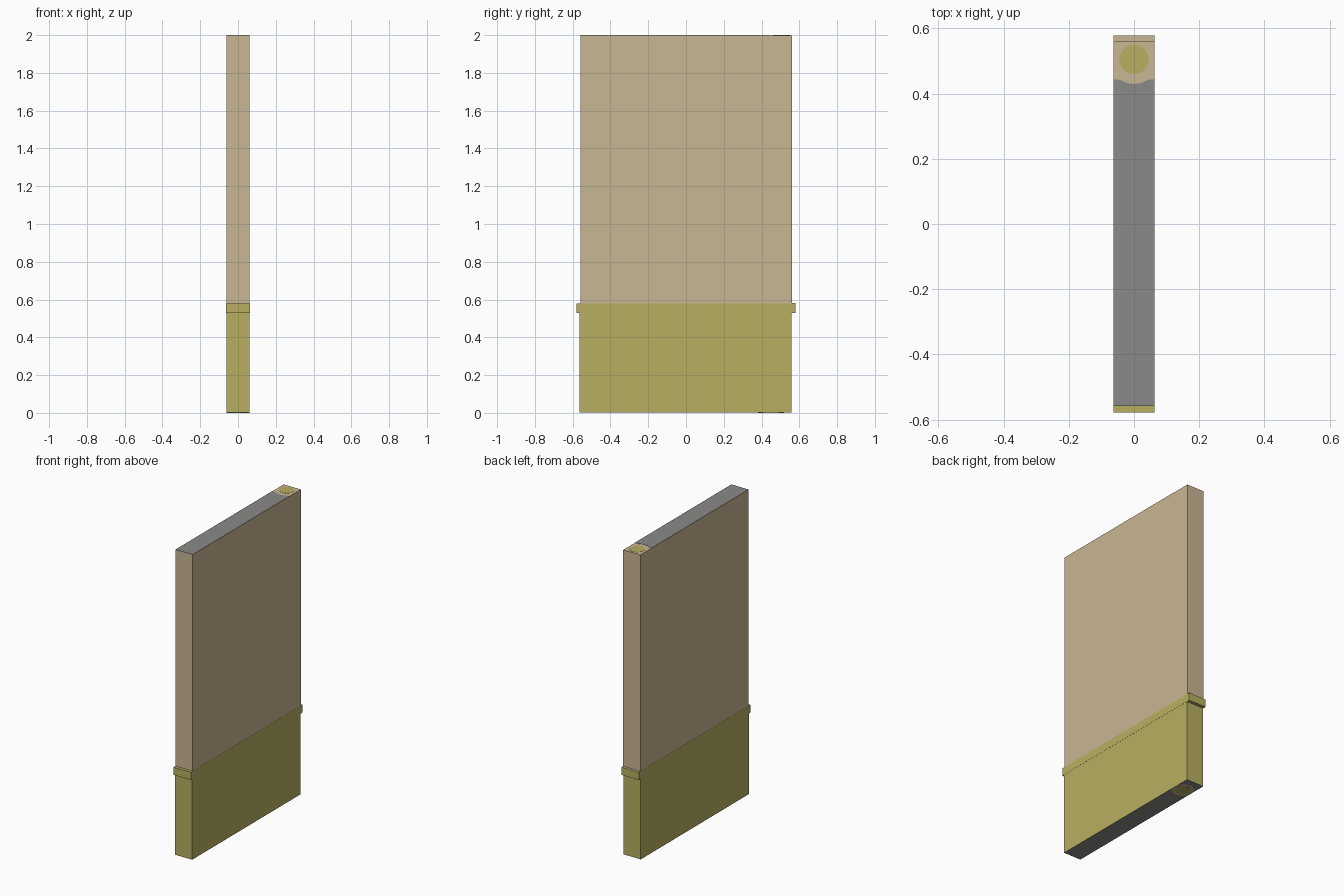
import bpy, bmesh, math

if "Cube" in bpy.data.objects:
    bpy.data.objects.remove(bpy.data.objects["Cube"])


def material(name, rgb):
    m = bpy.data.materials.new(name)
    lin = [((c / 255 + 0.055) / 1.055) ** 2.4 for c in rgb]
    m.diffuse_color = (*lin, 1)
    m.use_nodes = True
    m.node_tree.nodes["Principled BSDF"].inputs["Base Color"].default_value = m.diffuse_color
    return m


TAN = material("tan_plaster", (201, 183, 148))
OLIVE = material("olive_yellow", (184, 175, 96))
GREY = material("grey_core", (138, 138, 136))


def prism(name, outline, z0, z1, mats, rule=None):
    """Extrude a flat outline from z0 to z1; rule picks a material per face."""
    bm = bmesh.new()
    base = bm.faces.new([bm.verts.new((x, y, z0)) for x, y in outline])
    ext = bmesh.ops.extrude_face_region(bm, geom=[base])
    for v in ext["geom"]:
        if isinstance(v, bmesh.types.BMVert):
            v.co.z = z1
    bmesh.ops.recalc_face_normals(bm, faces=bm.faces[:])
    if rule:
        for f in bm.faces:
            f.material_index = rule(f)
    me = bpy.data.meshes.new(name)
    bm.to_mesh(me)
    bm.free()
    for m in mats:
        me.materials.append(m)
    ob = bpy.data.objects.new(name, me)
    bpy.context.collection.objects.link(ob)
    return ob


def rect(hx, y0, y1):
    return [(-hx, y0), (hx, y0), (hx, y1), (-hx, y1)]


def disc(y, r, limit=1.0, n=32):
    pts = [(r * math.cos(i * math.tau / n), r * math.sin(i * math.tau / n)) for i in range(n)]
    return [(max(-limit, min(limit, px)), y + py) for px, py in pts]


W = 0.0622
T = 0.001

# Wall panel and base panel
prism("upper_wall", rect(W, -0.559, 0.562), 0.575, 2 - T, [TAN])
prism("lower_wall", rect(W, -0.564, 0.558), 2 * T, 0.535, [OLIVE])

# Trim band: sticks out at both ends, flush on the broad sides
band = prism("trim_band", rect(W + 0.0008, -0.579, 0.579), 0.53, 0.58, [OLIVE])
prism("band_ledge_paint", rect(W, 0.555, 0.579), 0.58, 0.5805, [TAN])

# Grey top with a scalloped end, leaving tan around an olive spot
edge = []
for i in range(17):
    x = W - 2 * W * i / 16
    edge.append((x, min(0.443, 0.505 - math.sqrt(0.075 ** 2 - x * x))))
prism("top_grey", [(-W, -0.559), (W, -0.559)] + edge, 2 - T, 2, [GREY])
prism("top_spot", disc(0.505, 0.045), 2 - T, 2, [OLIVE])

# Grey underside with a matching spot
prism("bottom_grey", rect(W, -0.564, 0.558), T, 2 * T, [GREY])
prism("bottom_ring", disc(0.45, 0.07, W), T / 2, T, [TAN])
prism("bottom_spot", disc(0.45, 0.045), 0, T / 2, [OLIVE])
